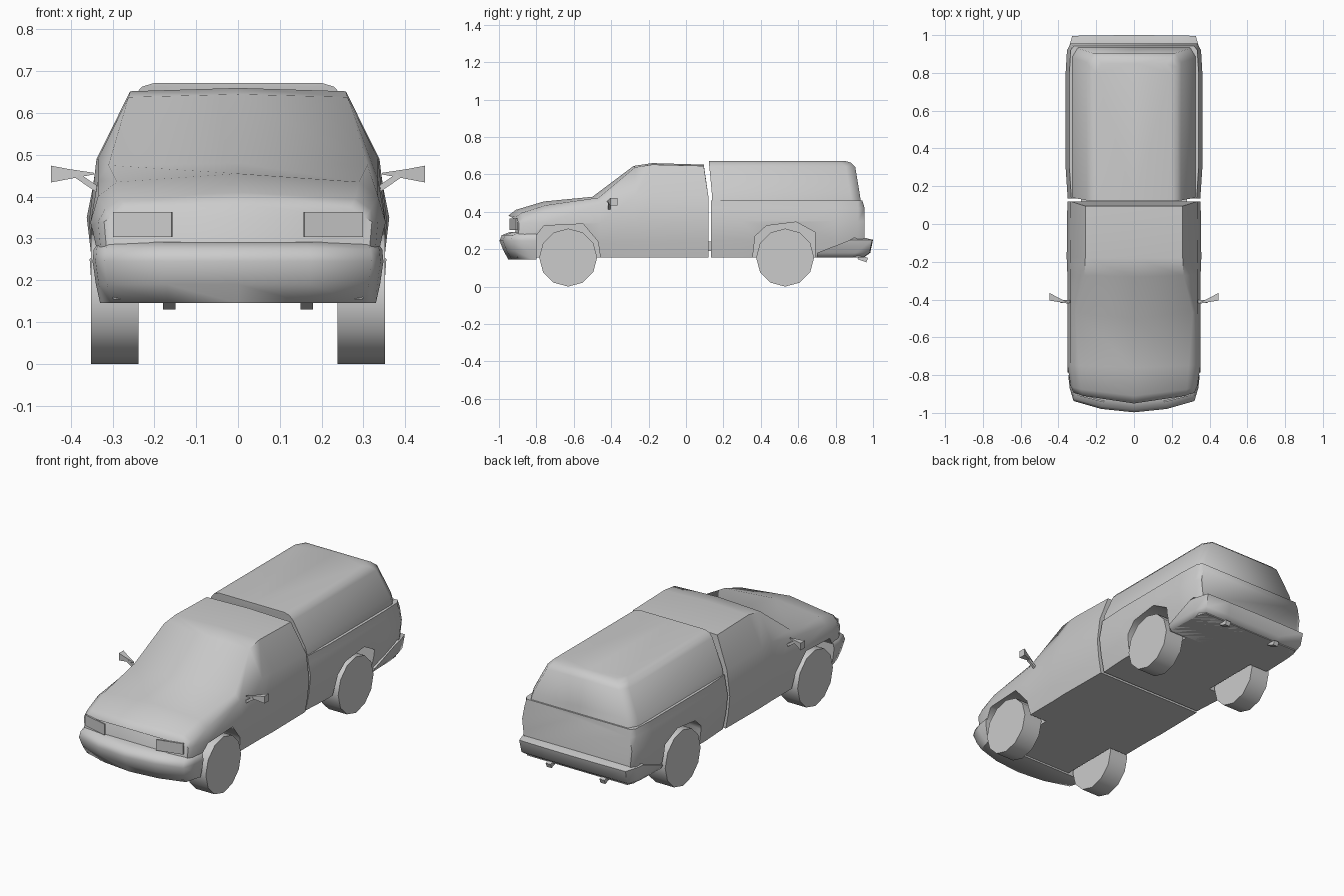
import bpy, bmesh, math
from mathutils import Vector, Matrix

cube = bpy.data.objects.get("Cube")
if cube:
    bpy.data.objects.remove(cube)

paint = bpy.data.materials.new("light_grey")
paint.use_nodes = True
GREY = (0.6, 0.6, 0.6, 1)
paint.diffuse_color = GREY
paint.node_tree.nodes["Principled BSDF"].inputs["Base Color"].default_value = GREY


def finish(name, bm, angle=60):
    """Turn a bmesh into a shaded object."""
    bmesh.ops.remove_doubles(bm, verts=bm.verts, dist=0.0005)
    bmesh.ops.recalc_face_normals(bm, faces=bm.faces)
    mesh = bpy.data.meshes.new(name)
    bm.to_mesh(mesh)
    bm.free()
    obj = bpy.data.objects.new(name, mesh)
    bpy.context.collection.objects.link(obj)
    mesh.materials.append(paint)
    smooth(obj, angle)
    return obj


def activate(obj):
    bpy.ops.object.select_all(action='DESELECT')
    obj.select_set(True)
    bpy.context.view_layer.objects.active = obj


def smooth(obj, angle):
    activate(obj)
    bpy.ops.object.shade_smooth_by_angle(angle=math.radians(angle))


def loft(name, rings, angle=60):
    """Skin closed rings of equal length and cap both ends."""
    bm = bmesh.new()
    rows = [[bm.verts.new(p) for p in ring] for ring in rings]
    n = len(rows[0])
    for a, b in zip(rows, rows[1:]):
        for i in range(n):
            j = (i + 1) % n
            bm.faces.new((a[i], a[j], b[j], b[i]))
    bm.faces.new(rows[0])
    bm.faces.new(rows[-1])
    return finish(name, bm, angle)


def mirrored(half):
    """Complete a ring whose first and last points lie on x = 0."""
    return half + [(-x, y, z) for x, y, z in half[-2:0:-1]]


def cut(obj, cutters):
    for cutter in cutters:
        mod = obj.modifiers.new("wheel_arch", 'BOOLEAN')
        mod.operation = 'DIFFERENCE'
        mod.solver = 'EXACT'
        mod.object = cutter
        activate(obj)
        bpy.ops.object.modifier_apply(modifier=mod.name)
    for cutter in cutters:
        bpy.data.objects.remove(cutter)
    smooth(obj, 60)


def arch_cutters(profile):
    made = []
    for side in (1, -1):
        rings = [[(side * x, y, z) for y, z in profile] for x in (0.22, 0.5)]
        cutter = loft("arch_cutter", rings)
        cutter.hide_render = True
        made.append(cutter)
    return made


# Cab: y, width factor, belt z, shoulder x, shoulder z, centre z, bow, rear lean
cab_stations = [
    (-0.95, 0.89, 0.35, 0.27, 0.375, 0.38, 0.05, 0),
    (-0.91, 0.93, 0.37, 0.28, 0.395, 0.41, 0.04, 0),
    (-0.76, 0.98, 0.40, 0.29, 0.435, 0.455, 0.01, 0),
    (-0.50, 0.98, 0.44, 0.31, 0.475, 0.48, 0.03, 0),
    (-0.28, 0.98, 0.49, 0.262, 0.638, 0.645, 0.01, 0),
    (-0.18, 0.99, 0.49, 0.258, 0.652, 0.66, 0, 0),
    (0.095, 0.98, 0.48, 0.258, 0.645, 0.652, 0, 0.025),
]


def cab_ring(y, w, belt, sx, sz, top, bow, lean):
    half = [(0, 0.155), (0.335 * w, 0.155), (0.35 * w, 0.24),
            (0.36 * w, 0.34), (0.342 * w, belt), (sx, sz), (0, top)]
    return mirrored([(x, y + bow * (x / 0.3) ** 2 + (lean if z < 0.6 else 0), z)
                     for x, z in half])


cab = loft("cab_and_hood", [cab_ring(*s) for s in cab_stations])
cut(cab, arch_cutters([(-0.81, 0.1), (-0.81, 0.26), (-0.76, 0.325),
                       (-0.55, 0.335), (-0.47, 0.24), (-0.45, 0.1)]))


# Cargo bed
def bed_ring(y, w, lean):
    half = [(0, 0.155), (0.33, 0.155), (0.35, 0.25), (0.362, 0.35),
            (0.348, 0.42), (0.342, 0.46), (0, 0.46)]
    return mirrored([(x * w, y - (lean if z > 0.43 else 0), z) for x, z in half])


bed = loft("cargo_bed", [bed_ring(*s) for s in (
    (0.135, 0.97, 0), (0.3, 1, 0), (0.8, 1, 0), (0.92, 0.98, 0), (0.955, 0.93, 0.012))])
cut(bed, arch_cutters([(0.35, 0.1), (0.37, 0.27), (0.43, 0.325),
                       (0.59, 0.345), (0.69, 0.29), (0.69, 0.1)]))


# Canopy over the bed: z, half width, front y, rear y
def canopy_ring(z, w, front, rear):
    return mirrored([(0, front, z), (w, front, z), (w, rear - 0.05, z),
                     (w - 0.03, rear, z), (0, rear, z)])


loft("bed_canopy", [canopy_ring(*s) for s in (
    (0.455, 0.328, 0.14, 0.935), (0.5, 0.318, 0.138, 0.928),
    (0.64, 0.25, 0.125, 0.905), (0.663, 0.23, 0.122, 0.88), (0.672, 0.2, 0.122, 0.85))])


# Bumpers: z, half width, outermost y; plan bows towards the middle
def bumper_ring(z, w, tip, back, bow):
    s = 1 if tip > 0 else -1
    return mirrored([(0, back, z), (w, back, z), (w * 0.98, tip - s * (bow + 0.07), z),
                     (w * 0.92, tip - s * bow, z), (w * 0.5, tip - s * bow * 0.3, z),
                     (0, tip, z)])


loft("front_bumper", [bumper_ring(z, w, tip, -0.8, 0.06) for z, w, tip in (
    (0.145, 0.33, -0.95), (0.19, 0.34, -0.975), (0.245, 0.348, -0.997),
    (0.275, 0.345, -0.985), (0.292, 0.33, -0.94))])
loft("rear_bumper", [bumper_ring(z, w, tip, back, 0.004) for z, w, tip, back in (
    (0.155, 0.335, 0.95, 0.7), (0.18, 0.35, 0.985, 0.7),
    (0.25, 0.355, 1.0, 0.88), (0.262, 0.345, 0.95, 0.9))])


# Boxes for small fittings
def box(name, centre, size, turn=None):
    bm = bmesh.new()
    bmesh.ops.create_cube(bm, size=1)
    m = Matrix.Translation(centre) @ (turn or Matrix()) @ Matrix.Diagonal((*size, 1))
    bmesh.ops.transform(bm, matrix=m, verts=bm.verts)
    return finish(name, bm, 30)


box("chassis_link", (0, 0.125, 0.215), (0.56, 0.12, 0.05))

for side, label in ((1, "left"), (-1, "right")):
    # Headlight plate
    box(label + "_headlight", (side * 0.228, -0.922, 0.333), (0.145, 0.009, 0.06),
        Matrix.Rotation(side * 0.25, 4, 'Z'))
    # Mirror blade tapering towards the door, on a slanted stalk
    blade = [[(side * x, y + dy, z + dz) for dy, dz in
              ((-t, -t), (t, -t), (t, t), (-t, t))]
             for x, y, z, t in ((0.345, -0.42, 0.455, 0.002), (0.405, -0.4, 0.454, 0.012),
                                (0.447, -0.385, 0.454, 0.02))]
    loft(label + "_mirror", blade, 30)
    box(label + "_mirror_stalk", (side * 0.355, -0.41, 0.43), (0.07, 0.014, 0.014),
        Matrix.Rotation(-side * 0.6, 4, 'Y'))
    # Exhaust tip
    box(label + "_exhaust_tip", (side * 0.165, 0.945, 0.15), (0.03, 0.05, 0.025),
        Matrix.Rotation(-0.35, 4, 'X'))
    # Wheels
    for y, place in ((-0.63, "front"), (0.53, "rear")):
        bm = bmesh.new()
        bmesh.ops.create_cone(bm, cap_ends=True, segments=12, radius1=0.155,
                              radius2=0.155, depth=0.114)
        m = Matrix.Translation((side * 0.295, y, 0.155)) @ Matrix.Rotation(math.pi / 2, 4, 'Y')
        bmesh.ops.transform(bm, matrix=m, verts=bm.verts)
        finish(f"{place}_{label}_wheel", bm, 50)
